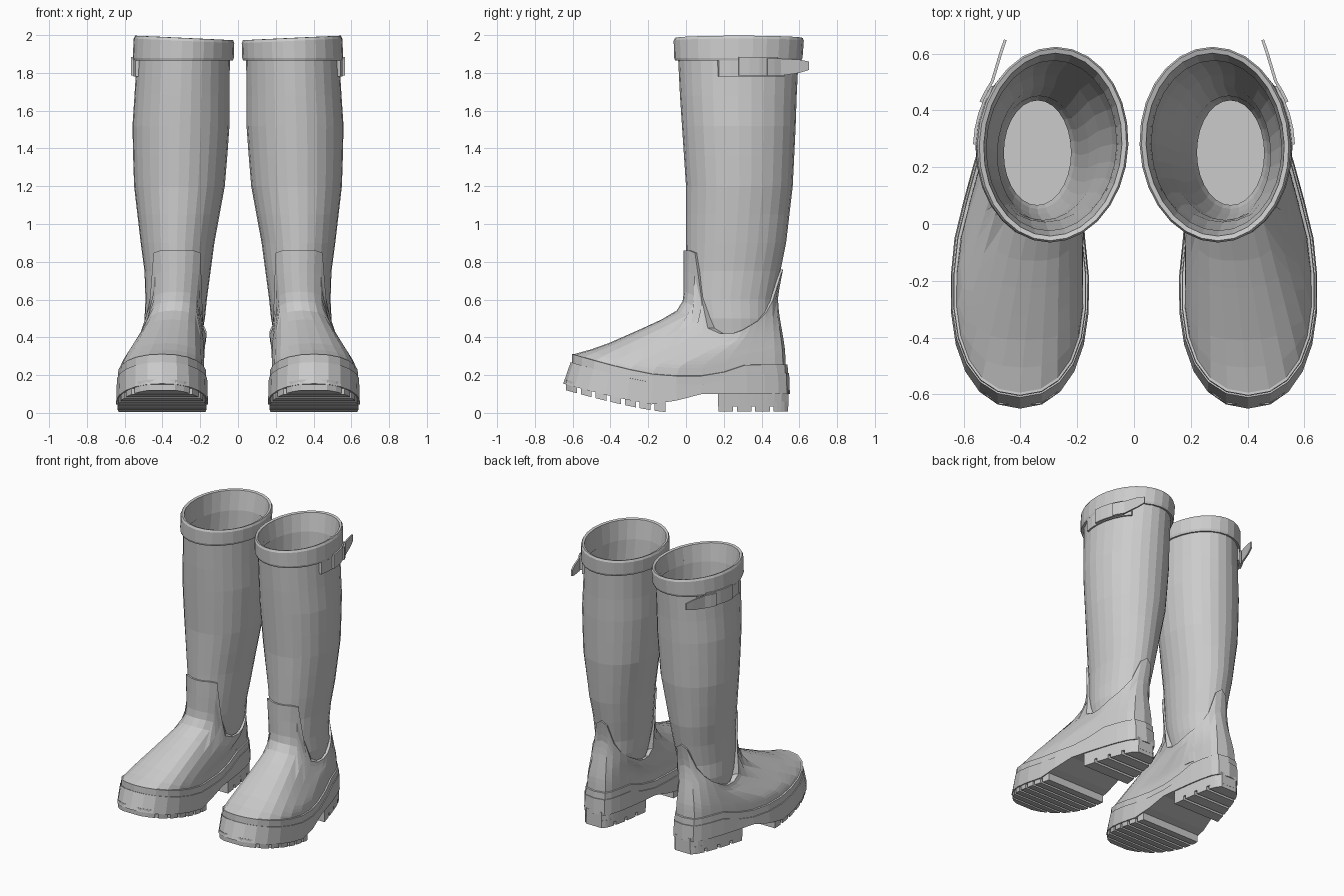
import bpy, bmesh
from math import sin, cos, pi, radians, sqrt
from mathutils import Vector

old = bpy.data.objects.get("Cube")
if old:
    bpy.data.objects.remove(old, do_unlink=True)

rubber = bpy.data.materials.new("grey_rubber")
rubber.use_nodes = True
GREY = (0.6, 0.6, 0.6, 1)
rubber.diffuse_color = GREY
rubber.node_tree.nodes["Principled BSDF"].inputs["Base Color"].default_value = GREY

SEG = 28
ANGLES = [2 * pi * k / SEG for k in range(SEG)]


def interp(table, t):
    """Linear lookup in rows of (key, values...)."""
    if t <= table[0][0]:
        return table[0][1:]
    for lo, hi in zip(table, table[1:]):
        if t <= hi[0]:
            f = (t - lo[0]) / (hi[0] - lo[0])
            return [p + (q - p) * f for p, q in zip(lo[1:], hi[1:])]
    return table[-1][1:]


# Leg section: height, inner x, outer x, front y, back y
LEG = [(0.2, .185, .5, .03, .48), (0.5, .175, .495, .02, .465), (0.6, .165, .49, .0, .47),
       (0.75, .145, .495, .0, .50), (0.9, .125, .515, .0, .53), (1.2, .07, .55, .0, .565),
       (1.5, .045, .56, -.02, .58), (1.8, .045, .54, -.04, .59), (2.0, .04, .53, -.045, .605)]
# Vamp: how far the foot has closed in on the leg at each height
VAMP = [(.18, 0), (.28, .04), (.32, .12), (.36, .27), (.45, .61), (.53, .9), (.6, 1)]
# Top edge of the foot shell by angle from the front
EDGE = [(0, .86), (36, .86), (40, .84), (48, .7), (55, .52), (68, .42),
        (94, .42), (135, .5), (156, .6), (168, .74), (180, .76)]


def leg(z, a, off=0.0):
    x0, x1, y0, y1 = interp(LEG, z)
    dy = -cos(a) * ((y1 - y0) / 2 + off)
    x = (x0 + x1) / 2 + sin(a) * ((x1 - x0) / 2 + off) - 0.015 * dy * z
    return Vector((x, (y0 + y1) / 2 + dy, z))


def lift(y):
    return 0.12 * (max(0, -0.1 - y) / 0.55) ** 1.3


def sole_top(y):
    return 0.15 + lift(y) + 0.06 * min(1, max(0, (y - 0.14) / 0.18))


def width(ca):
    """Centre and half width of the sole where the angle has cosine ca."""
    s = sqrt(max(0, 1 - ca * ca))
    return 0.402 - 0.05 * max(0, -ca), (0.23 + 0.085 * ca) * s ** (0.92 if ca > 0 else 0.42)


def outline(a, inset=0.0):
    c, h = width(cos(a))
    side = 1 if sin(a) >= 0 else -1
    x = c + side * max(0, h - inset * abs(sin(a)))
    return Vector((x, -0.05 - (0.6 - inset) * cos(a), 0))


def finish(name, bm):
    bmesh.ops.remove_doubles(bm, verts=bm.verts, dist=1e-5)
    bmesh.ops.recalc_face_normals(bm, faces=bm.faces)
    me = bpy.data.meshes.new(name)
    bm.to_mesh(me)
    bm.free()
    me.materials.append(rubber)
    ob = bpy.data.objects.new(name, me)
    bpy.context.collection.objects.link(ob)
    mirror = ob.modifiers.new("pair", 'MIRROR')
    mirror.use_mirror_merge = False


def skin(bm, rings):
    rows = [[bm.verts.new(p) for p in r] for r in rings]
    n = len(rows[0])
    for lo, hi in zip(rows, rows[1:]):
        for k in range(n):
            m = (k + 1) % n
            bm.faces.new((lo[k], lo[m], hi[m], hi[k]))
    return rows


def loft(name, rings, caps=(False, False)):
    bm = bmesh.new()
    rows = skin(bm, rings)
    for row, cap in zip((rows[0], rows[-1]), caps):
        if cap:
            bm.faces.new(row)
    finish(name, bm)


# Hollow leg: outside, up to the rim, then down the inside to the insole
outer = [(.3, -.04), (.4, -.015)] + [(z, 0) for z in (.5, .6, .75, .9, 1.05, 1.2, 1.36, 1.52, 1.68, 1.88)]
inner = [(z, -.014) for z in (1.88, 1.6, 1.3, 1.0, .75, .5)] + [(.27, -.035)]
loft("shaft", [[leg(z, a, o) for a in ANGLES] for z, o in outer + inner], (False, True))


# Cuff band, tipped slightly up on the outer side
def cuff_ring(z, off, tip):
    return [leg(z, a, off) + Vector((0, 0, tip * sin(a))) for a in ANGLES]


loft("cuff", [cuff_ring(*r) for r in ((1.87, -.01, 0), (1.865, .016, 0), (1.88, .021, 0),
                                      (1.97, .021, .012), (1.985, .014, .012),
                                      (1.98, -.002, .012), (1.85, -.018, 0))])

# Foot shell: rand, vamp, heel counter and the raised front tongue
columns = []
for a in ANGLES:
    col = []
    for inset, dz in ((.02, -.02), (.01, 0), (.012, .045), (.022, .047)):
        p = outline(a, inset)
        p.z = sole_top(p.y) + dz
        p.y += 0.3 * lift(p.y)
        col.append(p)
    base = col[-1]
    deg = abs((a * 180 / pi + 180) % 360 - 180)
    top = interp(EDGE, deg)[0]
    gain = 1 + 0.75 * sin(a) ** 6 - 0.15 * max(0, -cos(a)) ** 3
    for j in range(1, 13):
        z = base.z + (top - base.z) * (j / 12) ** 1.25
        w = interp(VAMP, .18 + (z - .18) * gain)[0] * min(1, (z - base.z) / .03)
        p = base.lerp(leg(z, a, .012), w)
        p.z = z
        col.append(p)
    col.append(leg(top, a, -.006))
    columns.append(col)
loft("foot_shell", list(zip(*columns)))


# Sole with a raised arch
def sole_bottom(y):
    arch = max(0, min((y + .12) / .15, 1)) * .065
    return 0.035 + lift(y) + arch


rings = []
for inset, t in ((.0, 0), (.004, 1), (.05, 1)):
    ring = []
    for a in ANGLES:
        p = outline(a, inset)
        lo, hi = sole_bottom(p.y), sole_top(p.y)
        p.z = lo + (hi - lo) * t
        p.y += 0.3 * lift(p.y) * t
        ring.append(p)
    rings.append(ring)
# Close the top and underside with strips across the foot
bm = bmesh.new()
rows = skin(bm, rings)
for row in (rows[0], rows[-1]):
    for k in range(SEG // 2):
        quad = [row[k], row[k + 1], row[-k - 1], row[-k % SEG]]
        bm.faces.new(list(dict.fromkeys(quad)))
finish("sole", bm)


def slab(bm, y0, y1, depth, top, steps=1):
    """Piece of the sole plan between two depths, following the outline."""
    sections = []
    for i in range(steps + 1):
        y = y0 + (y1 - y0) * i / steps
        c, h = width(max(-1, min(1, (-0.05 - y) / 0.6)))
        h = max(h - .009, .01)
        lo, hi = depth + lift(y), top + lift(y)
        sections.append([(c - h, y, lo), (c + h, y, lo), (c + h, y, hi), (c - h, y, hi)])
    rows = skin(bm, sections)
    bm.faces.new(rows[0])
    bm.faces.new(rows[-1])


# Heel block and tread bars
bm = bmesh.new()
slab(bm, .17, .542, .035, .12, 10)
finish("heel_block", bm)

bm = bmesh.new()
for i in range(7):
    y = -.635 + i * .078
    slab(bm, y, y + .058, .004, .06, 2)
for i in range(4):
    y = .172 + i * .097
    slab(bm, y, y + .078, .008, .06, 4)
finish("tread_bars", bm)


# Side strap, buckle and loose strap end
def band(name, path, thick):
    """Upright band along rows of (outer point, low z, high z)."""
    rings = []
    for p, z0, z1 in path:
        q = p - Vector((thick, thick * .3, 0))
        rings.append([(v.x, v.y, z) for v, z in ((p, z0), (p, z1), (q, z1), (q, z0))])
    loft(name, rings, (True, True))


def arc(d0, d1, off, z0, z1, n):
    return [(leg(1.82, radians(d0 + (d1 - d0) * i / n), off), z0, z1) for i in range(n + 1)]


band("strap", arc(72, 138, .014, 1.78, 1.865, 6), .02)
band("buckle", arc(91, 128, .028, 1.785, 1.885, 4), .03)
band("strap_end", arc(116, 130, .038, 1.785, 1.875, 2)
     + [(Vector((.475, .6, 0)), 1.8, 1.87), (Vector((.458, .65, 0)), 1.815, 1.86)], .01)
